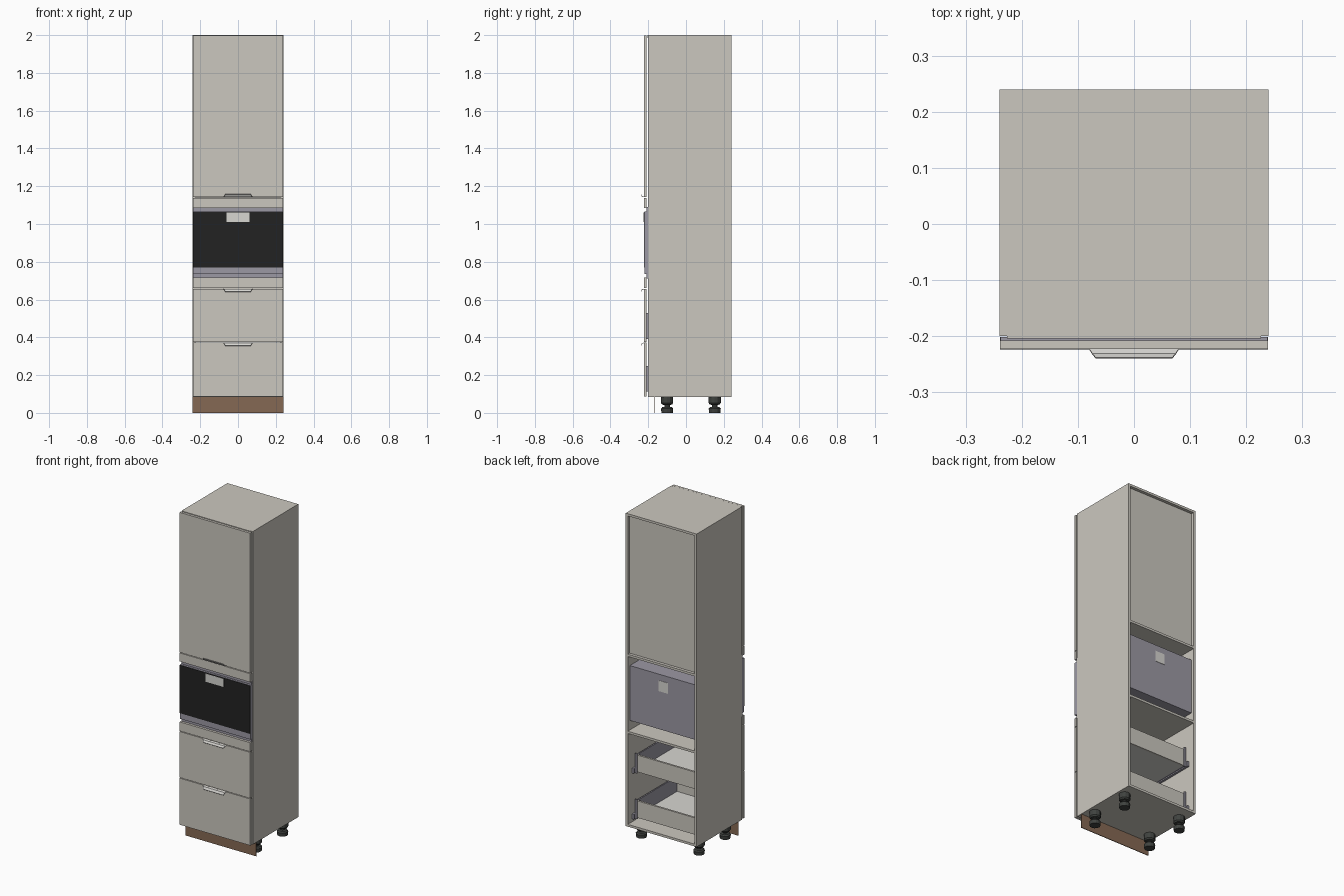
import bpy, bmesh, math

if "Cube" in bpy.data.objects:
    bpy.data.objects.remove(bpy.data.objects["Cube"])

def mat(name, r, g, b):
    m = bpy.data.materials.new(name)
    m.diffuse_color = (r, g, b, 1)
    m.use_nodes = True
    m.node_tree.nodes["Principled BSDF"].inputs["Base Color"].default_value = m.diffuse_color
    return m

BEIGE = mat("beige_board", 0.60, 0.575, 0.52)
STEEL = mat("lavender_steel", 0.33, 0.315, 0.37)
BLACK = mat("black_glass", 0.016, 0.016, 0.016)
BROWN = mat("brown_plinth", 0.235, 0.141, 0.087)
DARK = mat("dark_plastic", 0.05, 0.055, 0.05)
LIGHT = mat("light_grey", 0.68, 0.67, 0.64)

def finish(name, bm, m):
    bmesh.ops.recalc_face_normals(bm, faces=bm.faces)
    me = bpy.data.meshes.new(name)
    bm.to_mesh(me)
    bm.free()
    me.materials.append(m)
    ob = bpy.data.objects.new(name, me)
    bpy.context.collection.objects.link(ob)
    return ob

def box(name, x, y, z, m):
    """Box from (min, max) ranges on each axis."""
    bm = bmesh.new()
    bmesh.ops.create_cube(bm, size=1)
    for v in bm.verts:
        v.co = [r[0] if c < 0 else r[1] for c, r in zip(v.co, (x, y, z))]
    return finish(name, bm, m)

def tab_handle(name, z, drop, m):
    """Sloping trapezoid grip that leaves the front edge and bends by drop."""
    bm = bmesh.new()
    path = [(-0.222, 0, 0.081), (-0.233, 0.15, 0.074), (-0.24, 1, 0.068)]
    t = math.copysign(0.002, -drop)
    rings = []
    for y, f, w in path:
        rings.append([bm.verts.new(p) for p in (
            (-w, y, z + f * drop), (w, y, z + f * drop),
            (w, y + 0.002, z + f * drop - t), (-w, y + 0.002, z + f * drop - t))])
    for a, b in zip(rings, rings[1:]):
        for i in range(4):
            bm.faces.new((a[i], a[(i + 1) % 4], b[(i + 1) % 4], b[i]))
    bm.faces.new(rings[0])
    bm.faces.new(rings[-1])
    return finish(name, bm, m)

def lathe(name, cx, cy, profile, n, m):
    bm = bmesh.new()
    rings = [[bm.verts.new((cx + r * math.cos(2 * math.pi * i / n),
                            cy + r * math.sin(2 * math.pi * i / n), z))
              for i in range(n)] for r, z in profile]
    for a, b in zip(rings, rings[1:]):
        for i in range(n):
            bm.faces.new((a[i], a[(i + 1) % n], b[(i + 1) % n], b[i]))
    bm.faces.new(rings[0])
    bm.faces.new(rings[-1])
    return finish(name, bm, m)

W, IN = 0.24, 0.226          # outer and inner half width
FRONT, BACK = -0.2, 0.24

# Carcass
for s, side in ((-1, "left"), (1, "right")):
    box(side + "_side_panel", sorted((s * IN, s * W)), (FRONT, BACK), (0.085, 2.0), BEIGE)
box("top_panel", (-IN, IN), (-0.204, BACK), (1.986, 2.0), BEIGE)
box("bottom_panel", (-IN, IN), (FRONT, BACK), (0.085, 0.099), BEIGE)
box("drawer_top_shelf", (-IN, IN), (FRONT, BACK), (0.655, 0.669), BEIGE)
box("oven_top_shelf", (-IN, IN), (FRONT, BACK), (1.126, 1.14), BEIGE)
box("upper_back_panel", (-IN, IN), (0.217, 0.222), (1.14, 1.986), BEIGE)

# Shelves behind the door
for i, z in enumerate((1.36, 1.575, 1.79)):
    box(f"inner_shelf_{i + 1}", (-IN, IN), (-0.19, 0.217), (z - 0.007, z + 0.007), BEIGE)

# Fronts
FY = (-0.223, -0.208)
for name, z in (("lower_drawer_front", (0.087, 0.372)), ("upper_drawer_front", (0.376, 0.657)),
                ("lower_filler_strip", (0.661, 0.716)), ("upper_filler_strip", (1.086, 1.138)),
                ("tall_door", (1.142, 1.998))):
    box(name, (-0.239, 0.239), FY, z, BEIGE)

# Grips
tab_handle("lower_drawer_handle", 0.372, -0.016, LIGHT)
tab_handle("upper_drawer_handle", 0.657, -0.014, LIGHT)
tab_handle("door_handle", 1.142, 0.014, LIGHT)

# Built-in oven
box("oven_body", (-IN, IN), (FRONT, 0.22), (0.727, 1.063), STEEL)
box("oven_flange", (-0.238, 0.238), (-0.208, -0.201), (0.712, 1.09), STEEL)
box("oven_bezel", (-0.239, 0.239), (-0.221, -0.201), (0.735, 1.066), STEEL)
box("oven_glass", (-0.239, 0.239), (-0.2235, -0.221), (0.77, 1.064), BLACK)
box("oven_front_plate", (-0.061, 0.061), (-0.225, -0.2235), (1.01, 1.06), LIGHT)
box("oven_rear_plate", (-0.032, 0.032), (0.22, 0.222), (0.96, 1.025), LIGHT)

# Drawer boxes
for name, z in (("lower", 0.112), ("upper", 0.392)):
    box(name + "_drawer_floor", (-0.205, 0.205), (-0.206, 0.18), (z + 0.012, z + 0.024), LIGHT)
    box(name + "_drawer_back", (-0.205, 0.205), (0.17, 0.182), (z + 0.012, z + 0.115), BEIGE)
    for s, side in ((-1, "left"), (1, "right")):
        box(f"{name}_drawer_{side}_side", sorted((s * 0.205, s * 0.213)),
            (-0.208, 0.182), (z + 0.012, z + 0.115), STEEL)
        box(f"{name}_drawer_{side}_runner", sorted((s * 0.213, s * IN)),
            (-0.195, 0.2), (z + 0.005, z + 0.035), STEEL)
        box(f"{name}_drawer_{side}_front_bracket", sorted((s * 0.205, s * 0.222)),
            (-0.208, -0.19), (z, z + 0.137), STEEL)
        box(f"{name}_drawer_{side}_rear_bracket", sorted((s * 0.2, s * 0.215)),
            (0.182, 0.188), (z + 0.005, z + 0.125), STEEL)

# Plinth and feet
box("plinth", (-W, W), (-0.167, -0.163), (0, 0.085), BROWN)
foot = [(0.03, 0), (0.032, 0.022), (0.026, 0.03), (0.014, 0.032),
        (0.014, 0.042), (0.026, 0.044), (0.032, 0.052), (0.032, 0.085)]
for sx, side in ((-1, "left"), (1, "right")):
    for y, end in ((-0.1, "front"), (0.152, "back")):
        lathe(f"{end}_{side}_foot", sx * 0.195, y, foot, 12, DARK)
